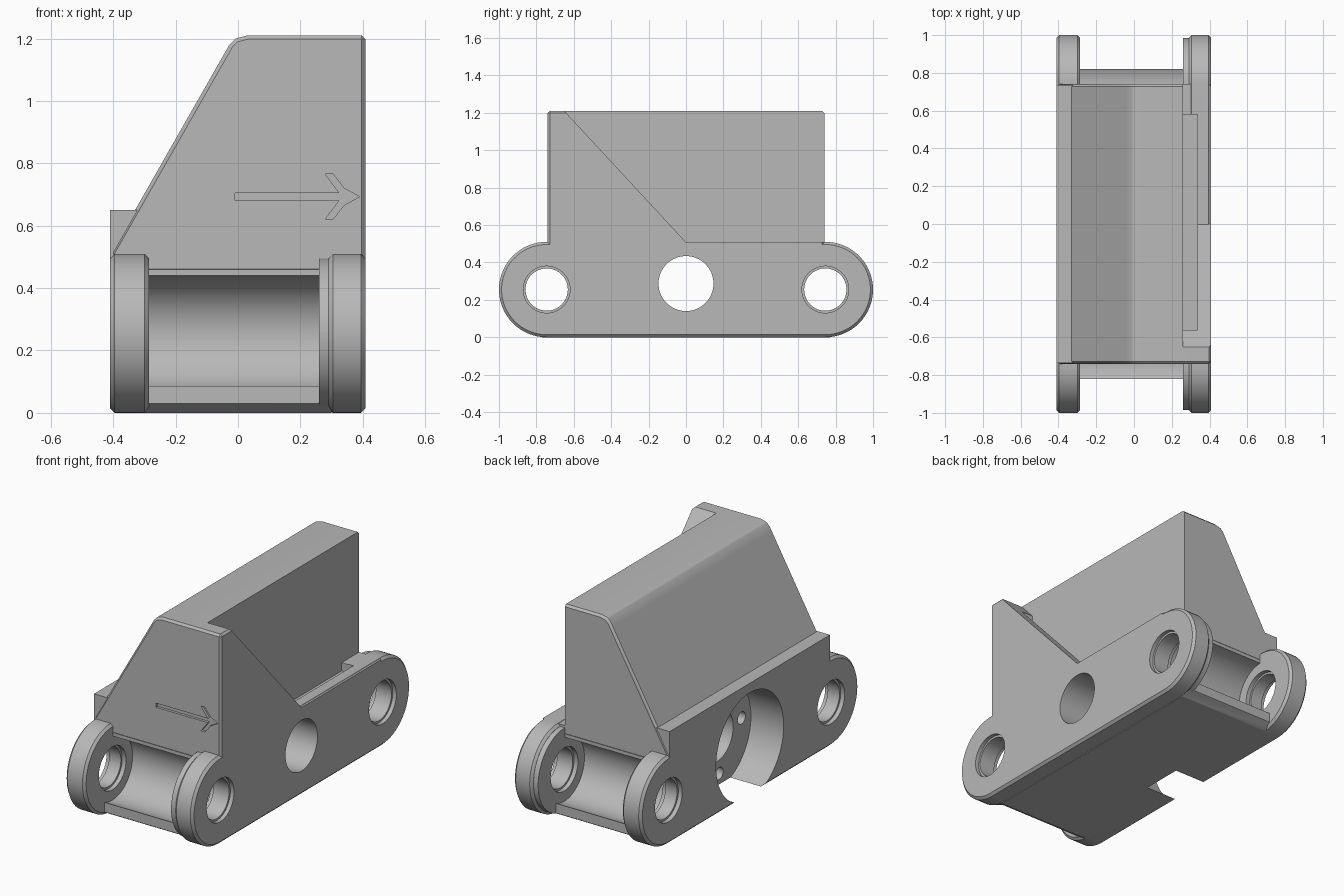
import bpy, bmesh, math
from mathutils import Vector

cube = bpy.data.objects.get("Cube")
if cube:
    bpy.data.objects.remove(cube, do_unlink=True)

grey = bpy.data.materials.new("plain grey")
grey.use_nodes = True
colour = (0.48, 0.48, 0.48, 1)
grey.diffuse_color = colour
grey.node_tree.nodes["Principled BSDF"].inputs["Base Color"].default_value = colour


def apply(obj, mod):
    bpy.context.view_layer.objects.active = obj
    bpy.ops.object.modifier_apply(modifier=mod.name)


def prism(name, points, axis, start, end, bevel=0):
    """Extrude a y-z outline along x, or an x-z outline along y."""
    place = (lambda p: (start, *p)) if axis == "x" else (lambda p: (p[0], start, p[1]))
    bm = bmesh.new()
    face = bm.faces.new([bm.verts.new(place(p)) for p in points])
    made = bmesh.ops.extrude_face_region(bm, geom=[face])["geom"]
    step = Vector((1, 0, 0) if axis == "x" else (0, 1, 0)) * (end - start)
    bmesh.ops.translate(bm, vec=step, verts=[g for g in made if isinstance(g, bmesh.types.BMVert)])
    bmesh.ops.recalc_face_normals(bm, faces=bm.faces)
    mesh = bpy.data.meshes.new(name)
    bm.to_mesh(mesh)
    bm.free()
    mesh.materials.append(grey)
    obj = bpy.data.objects.new(name, mesh)
    bpy.context.collection.objects.link(obj)
    if bevel:
        mod = obj.modifiers.new("edge", "BEVEL")
        mod.width, mod.segments = bevel, 1
        mod.limit_method, mod.angle_limit = "ANGLE", math.radians(35)
        apply(obj, mod)
    return obj


def arc(cy, cz, r, a, b, n):
    angles = [math.radians(a + (b - a) * i / n) for i in range(n + 1)]
    return [(cy + r * math.cos(t), cz + r * math.sin(t)) for t in angles]


def rod(name, y, z, r, start, end):
    return prism(name, arc(y, z, r, 0, 360, 64)[:-1], "x", start, end)


def box(name, x0, x1, y0, y1, z0, z1):
    return prism(name, [(x0, z0), (x1, z0), (x1, z1), (x0, z1)], "y", y0, y1)


def combine(target, other, operation):
    mod = target.modifiers.new("combine", "BOOLEAN")
    mod.operation, mod.solver, mod.object = operation, "EXACT", other
    apply(target, mod)
    bpy.data.objects.remove(other, do_unlink=True)


def stadium(r):
    return arc(PIN_Y, PIN_Z, r, -90, 90, 32) + arc(-PIN_Y, PIN_Z, r, 90, 270, 32)


PIN_Y, PIN_Z = 0.745, 0.255

# Core between the side plates, with a concave hollow at each end
half = [(0.74, 0.46), (0.74, 0.30), (0.82, 0.22), (0.82, 0.03), (0.77, 0)]
body = prism("bracket_body", half + [(-y, z) for y, z in reversed(half)], "x", -0.30, 0.30)
for side in (-1, 1):
    combine(body, rod("hollow", side * PIN_Y, PIN_Z, 0.185, -0.5, 0.5), "DIFFERENCE")

# Sloped housing, cut back on the right behind a diagonal gusset
housing = prism("housing", [(-0.41, 0.51), (-0.042, 1.155), (-0.028, 1.18), (-0.008, 1.2),
                            (0.03, 1.21), (0.408, 1.21), (0.408, 0.45), (-0.36, 0.45)],
                "y", -0.74, 0.74, bevel=0.012)
combine(body, housing, "UNION")
combine(body, prism("side_cut", [(-0.734, 1.3), (0, 0.508), (1, 0.508), (1, 1.3)],
                    "x", 0.26, 0.6), "DIFFERENCE")

# Rounded side plates, the inner step and the raised left block
combine(body, prism("left_plate", stadium(0.255), "x", -0.41, -0.285, bevel=0.014), "UNION")
combine(body, prism("right_plate", stadium(0.255), "x", 0.29, 0.408, bevel=0.014), "UNION")
combine(body, prism("inner_step", stadium(0.24), "x", 0.26, 0.31), "UNION")
combine(body, box("left_block", -0.41, -0.29, -0.735, 0.735, 0.3, 0.65), "UNION")

# Slot along the right plate
combine(body, box("slot", 0.26, 0.335, -0.56, 0.58, 0.46, 1.3), "DIFFERENCE")

# Pin bores with a wider outer step
for side in (-1, 1):
    combine(body, rod("bore", side * PIN_Y, PIN_Z, 0.113, -1, 1), "DIFFERENCE")
    for start, end in ((-0.6, -0.385), (-0.31, -0.2), (0.2, 0.285), (0.385, 0.6)):
        combine(body, rod("bore_step", side * PIN_Y, PIN_Z, 0.125, start, end), "DIFFERENCE")

# Round pocket on the left, centre hole and screw holes
combine(body, rod("pocket", 0, 0.285, 0.31, -0.6, -0.2), "DIFFERENCE")
combine(body, rod("centre_hole", 0, 0.287, 0.147, -1, 1), "DIFFERENCE")
for quarter in range(4):
    t = math.radians(90 * quarter - 5)
    combine(body, rod("screw_hole", 0.225 * math.cos(t), 0.287 + 0.225 * math.sin(t),
                      0.035, -0.25, -0.1), "DIFFERENCE")

# Engraved arrow on the front
upper = [(-0.01, 0.705), (0.325, 0.705), (0.28, 0.765), (0.305, 0.765), (0.34, 0.72)]
arrow = upper + [(0.39, 0.693)] + [(x, 1.386 - z) for x, z in reversed(upper)]
combine(body, prism("arrow", arrow, "y", -0.78, -0.725), "DIFFERENCE")

bpy.ops.object.select_all(action="DESELECT")
body.select_set(True)
bpy.context.view_layer.objects.active = body
bpy.ops.object.shade_smooth_by_angle(angle=math.radians(30))
